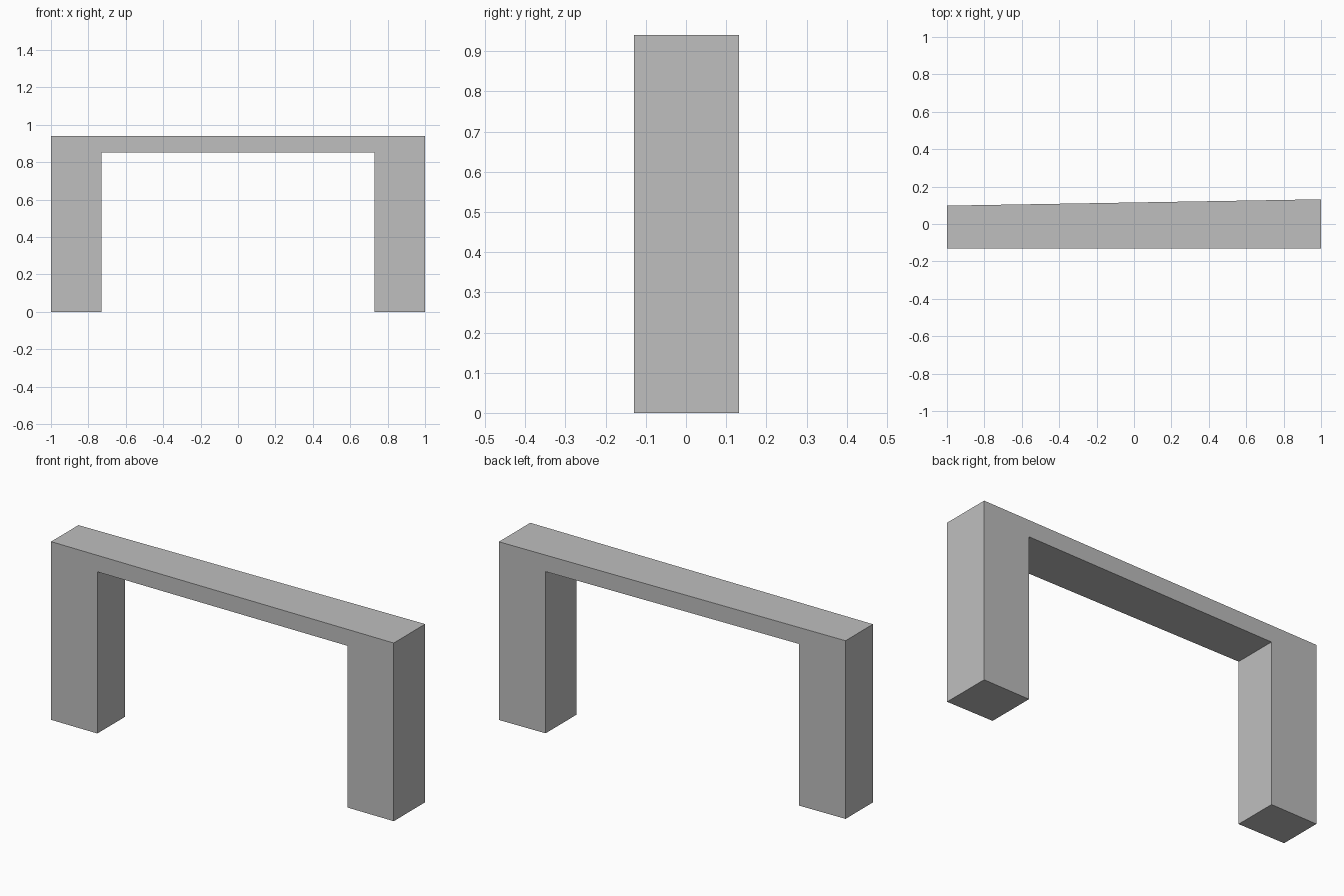
import bpy
import bmesh

cube = bpy.data.objects.get("Cube")
if cube:
    bpy.data.objects.remove(cube, do_unlink=True)

HALF, INNER = 1.0, 0.73
TOP, SOFFIT = 0.94, 0.853
FRONT = -0.13

# Plain grey surface
grey = bpy.data.materials.new("plain grey")
grey.use_nodes = True
colour = (0.52, 0.52, 0.52, 1)
grey.diffuse_color = colour
grey.node_tree.nodes["Principled BSDF"].inputs["Base Color"].default_value = colour


def back_y(x):
    """The back wall tapers slightly, deeper towards +x."""
    return 0.115 + 0.017 * x


# Portal outline: one half, mirrored to the other side
half = [(INNER, SOFFIT), (INNER, 0), (HALF, 0), (HALF, TOP)]
outline = half + [(-x, z) for x, z in reversed(half)]

# Extrude the outline from front to tapered back
bm = bmesh.new()
face = bm.faces.new([bm.verts.new((x, FRONT, z)) for x, z in outline])
extruded = bmesh.ops.extrude_face_region(bm, geom=[face], use_keep_orig=True)
for v in extruded["geom"]:
    if isinstance(v, bmesh.types.BMVert):
        v.co.y = back_y(v.co.x)
bmesh.ops.recalc_face_normals(bm, faces=bm.faces)

mesh = bpy.data.meshes.new("portal_frame")
bm.to_mesh(mesh)
bm.free()
mesh.materials.append(grey)
frame = bpy.data.objects.new("portal_frame", mesh)
bpy.context.collection.objects.link(frame)
